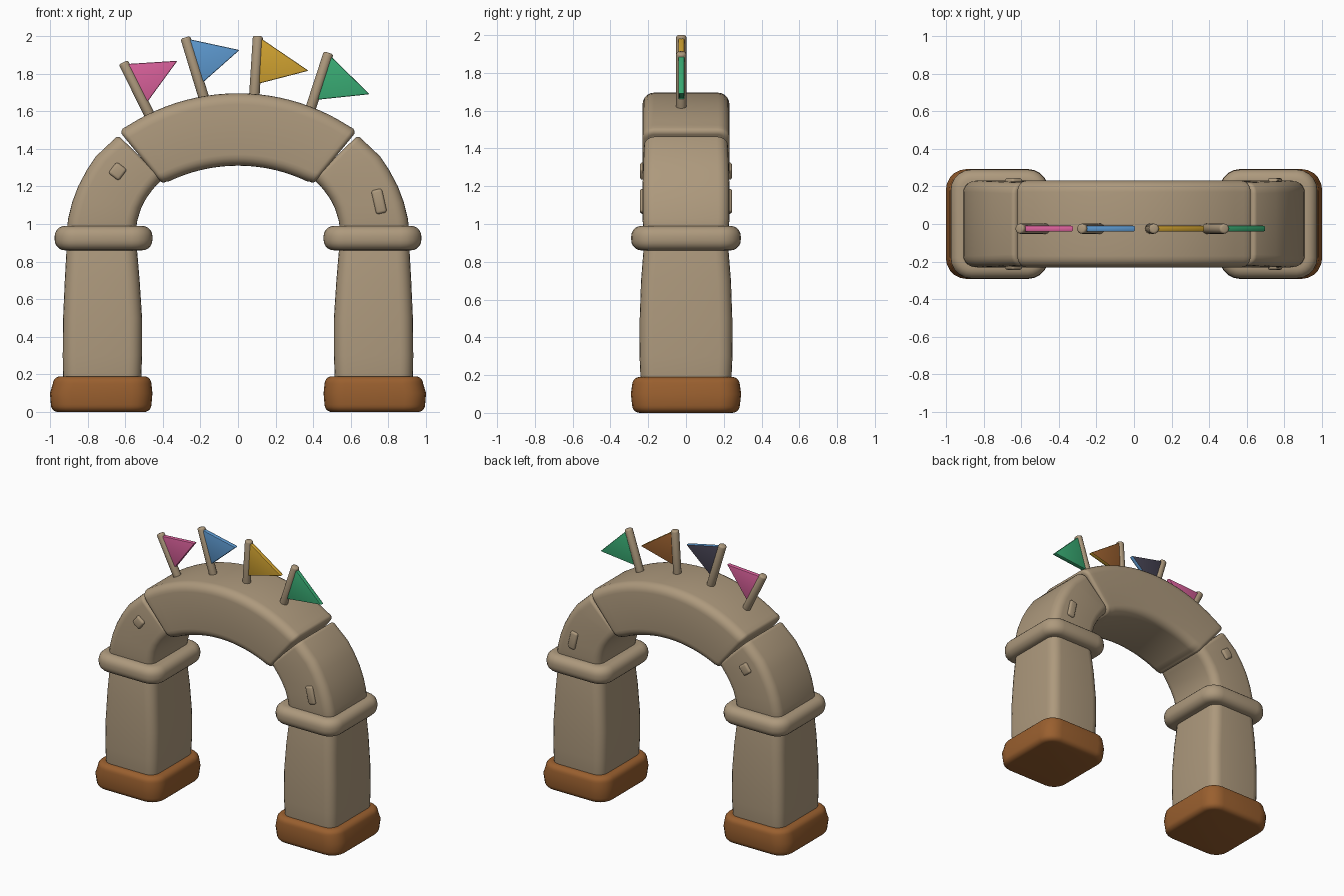
import bpy, bmesh
from math import sin, cos, pi, radians
from mathutils import Vector, Matrix

if "Cube" in bpy.data.objects:
    bpy.data.objects.remove(bpy.data.objects["Cube"])


def material(name, rgb):
    m = bpy.data.materials.new(name)
    m.use_nodes = True
    m.diffuse_color = (*rgb, 1)
    m.node_tree.nodes["Principled BSDF"].inputs["Base Color"].default_value = (*rgb, 1)
    return m


SAND = material("sandstone", (0.42, 0.32, 0.205))
BROWN = material("brown", (0.32, 0.115, 0.028))
PINK = material("pink", (0.70, 0.12, 0.33))
BLUE = material("blue", (0.11, 0.32, 0.63))
YELLOW = material("yellow", (0.63, 0.36, 0.03))
GREEN = material("green", (0.04, 0.40, 0.17))
SLATE = material("slate", (0.06, 0.055, 0.085))


def finish(name, bm, *mats, angle=40):
    bmesh.ops.recalc_face_normals(bm, faces=bm.faces[:])
    mesh = bpy.data.meshes.new(name)
    bm.to_mesh(mesh)
    bm.free()
    ob = bpy.data.objects.new(name, mesh)
    bpy.context.collection.objects.link(ob)
    for m in mats:
        mesh.materials.append(m)
    bpy.ops.object.select_all(action='DESELECT')
    ob.select_set(True)
    bpy.context.view_layer.objects.active = ob
    bpy.ops.object.shade_smooth_by_angle(angle=radians(angle))
    return ob


def ring(bm, inner, outer, depth, radius, shrink, shift):
    """Rounded rectangle spanning inner to outer in xz and +-depth in y."""
    mid, u = (inner + outer) / 2, (outer - inner).normalized()
    hu, hv = (outer - inner).length / 2 - shrink, depth - shrink
    r = max(radius - shrink, 0.012)
    verts = []
    for q, (su, sv) in enumerate(((1, 1), (-1, 1), (-1, -1), (1, -1))):
        for k in range(6):
            a = (q + k / 5) * pi / 2
            p = mid + shift + u * (su * (hu - r) + r * cos(a))
            verts.append(bm.verts.new((p.x, sv * (hv - r) + r * sin(a), p.y)))
    return verts


def loft(name, sections, mat, radius, cap, side=1):
    """Join (inner, outer, depth) sections and round off both ends."""
    secs = [(Vector((side * i[0], i[1])), Vector((side * o[0], o[1])), d)
            for i, o, d in sections]
    bm = bmesh.new()

    def end(a, b):
        u = (a[1] - a[0]).normalized()
        n = Vector((-u.y, u.x))
        if n.dot(b[0] + b[1] - a[0] - a[1]) < 0:
            n = -n
        return [ring(bm, *a, radius, cap * (1 - cos(t)), n * cap * (1 - sin(t)))
                for t in (radians(90 - 18 * k) for k in range(6))]

    rings = end(secs[0], secs[1])
    rings += [ring(bm, *s, radius, 0, Vector((0, 0))) for s in secs[1:-1]]
    rings += reversed(end(secs[-1], secs[-2]))
    for a, b in zip(rings, rings[1:]):
        for k in range(len(a)):
            j = (k + 1) % len(a)
            bm.faces.new((a[k], a[j], b[j], b[k]))
    bm.faces.new(rings[0])
    bm.faces.new(rings[-1])
    return finish(name, bm, mat)


def level(z, x0, x1, depth):
    return (x0, z), (x1, z), depth


# Pillars: base, bulging column, collar and curved shoulder on each side
for side, label in ((1, "left"), (-1, "right")):
    loft(label + "_base", [level(0, .46, .995, .285), level(.1, .455, 1, .292),
                           level(.19, .46, .985, .285)], BROWN, .11, .04, side)
    loft(label + "_column", [level(.15, .515, .93, .24), level(.3, .51, .932, .246),
                             level(.5, .51, .93, .245), level(.7, .523, .921, .238),
                             level(.92, .54, .91, .222)], SAND, .07, .02, side)
    loft(label + "_collar", [level(.86, .455, .975, .29), level(.925, .455, .975, .29),
                             level(.99, .455, .975, .29)], SAND, .11, .055, side)
    loft(label + "_shoulder",
         [((.542, .95), (.91, .95), .225), ((.535, 1.02), (.903, 1.03), .23),
          ((.515, 1.085), (.882, 1.115), .23), ((.487, 1.138), (.85, 1.2), .23),
          ((.455, 1.182), (.805, 1.285), .228), ((.43, 1.21), (.755, 1.36), .226),
          ((.4, 1.24), (.638, 1.472), .222)], SAND, .06, .022, side)

# Top block of the arch: two arcs of different centres
arch = []
for k in range(25):
    t = k / 12 - 1
    a, b = radians(28 * t), radians(35.6 * t)
    arch.append(((.85 * sin(a), .46 + .85 * cos(a)),
                 (1.083 * sin(b), .612 + 1.083 * cos(b)), .23))
loft("arch_top", arch, SAND, .06, .025)


# Raised stones running through the shoulders
def stone(name, x, z, w, h, turn):
    bm = bmesh.new()
    bmesh.ops.create_cube(bm, size=1, matrix=Matrix.Translation((x, 0, z))
                          @ Matrix.Rotation(turn, 4, 'Y') @ Matrix.Diagonal((w, .488, h, 1)))
    bmesh.ops.bevel(bm, geom=bm.edges[:], offset=.014, segments=3, profile=.5, affect='EDGES')
    finish(name, bm, SAND)


stone("right_stone", -.64, 1.28, .07, .075, .65)
stone("left_stone", .75, 1.12, .058, .13, -.22)

FLAG_Y = -.025


def pole(name, foot, top):
    a, b = Vector((foot[0], FLAG_Y, foot[1])), Vector((top[0], FLAG_Y, top[1]))
    bm = bmesh.new()
    turn = (b - a).to_track_quat('Z', 'Y').to_matrix().to_4x4()
    bmesh.ops.create_cone(bm, cap_ends=True, segments=16, radius1=.028, radius2=.027,
                          depth=(b - a).length, matrix=Matrix.Translation((a + b) / 2) @ turn)
    rim = [e for f in bm.faces if len(f.verts) > 4 for e in f.edges]
    bmesh.ops.bevel(bm, geom=rim, offset=.012, segments=3, profile=.5, affect='EDGES')
    finish(name, bm, SAND)


def pennant(name, corners, front, back):
    bm = bmesh.new()
    rows = [[bm.verts.new((x, FLAG_Y + y, z)) for x, z in corners] for y in (-.016, .016)]
    bm.faces.new(rows[0])
    bm.faces.new(rows[1])
    for k in range(3):
        j = (k + 1) % 3
        bm.faces.new((rows[0][k], rows[0][j], rows[1][j], rows[1][k]))
    bmesh.ops.recalc_face_normals(bm, faces=bm.faces[:])
    bmesh.ops.bevel(bm, geom=bm.edges[:], offset=.007, segments=2, profile=.5, affect='EDGES')
    bm.normal_update()
    for f in bm.faces:
        f.material_index = int(f.normal.y > .9)
    finish(name, bm, front, back)


# Four poles with pennants along the top
flags = [
    ("pink", (-.46, 1.56), (-.61, 1.86), ((-.6, 1.85), (-.322, 1.868), (-.485, 1.645)), PINK, PINK),
    ("blue", (-.175, 1.65), (-.28, 1.992), ((-.27, 1.985), (.008, 1.925), (-.19, 1.75)), BLUE, SLATE),
    ("yellow", (.085, 1.65), (.106, 2), ((.11, 1.995), (.375, 1.815), (.105, 1.745)), YELLOW, BROWN),
    ("green", (.375, 1.58), (.482, 1.91), ((.485, 1.9), (.7, 1.69), (.415, 1.66)), GREEN, GREEN),
]
for colour, foot, top, corners, front, back in flags:
    pole(colour + "_flag_pole", foot, top)
    pennant(colour + "_pennant", corners, front, back)
